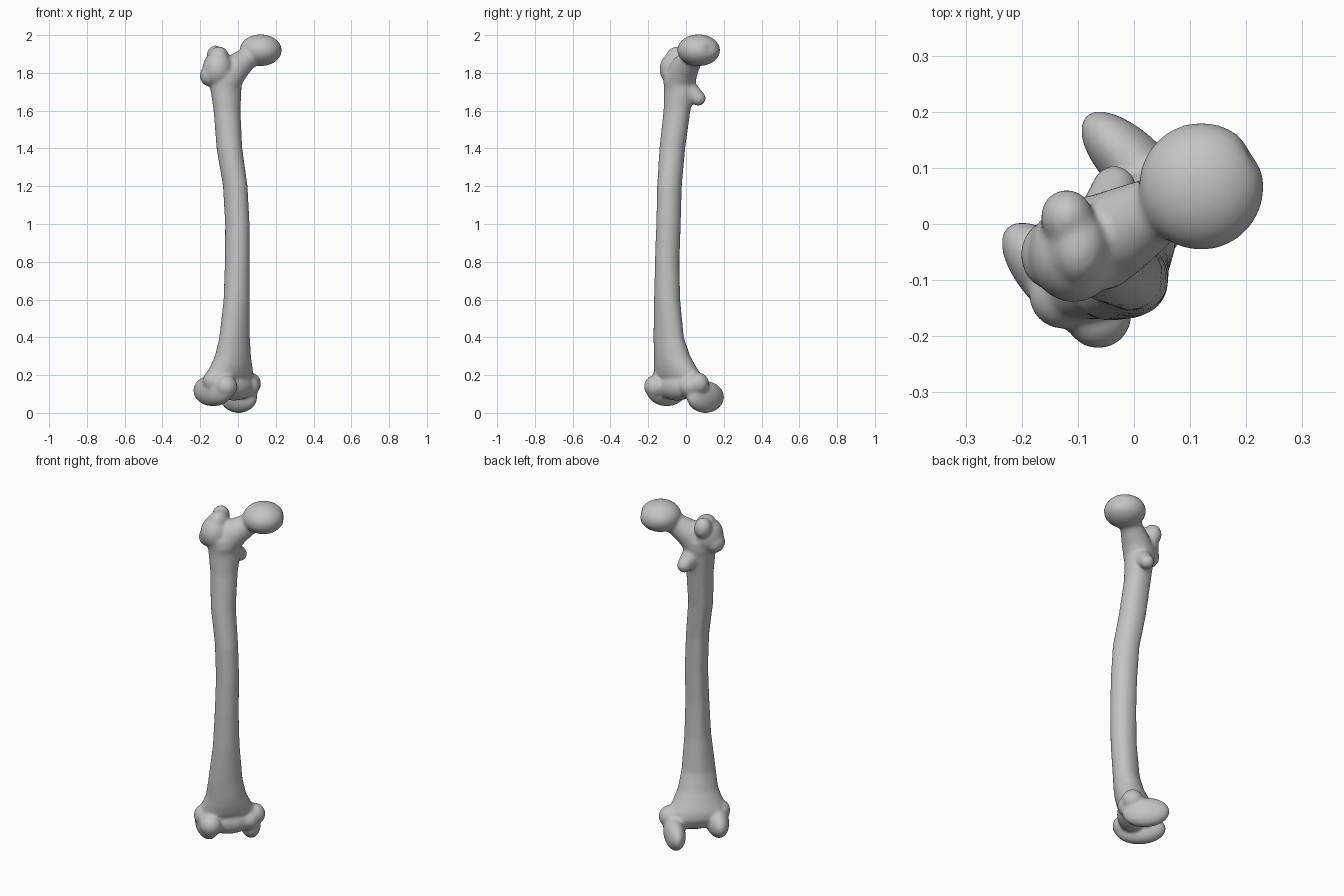
import bpy, bmesh, math
from mathutils import Matrix, Vector

cube = bpy.data.objects.get("Cube")
if cube:
    bpy.data.objects.remove(cube, do_unlink=True)

TURN = Matrix.Rotation(math.radians(45), 4, 'Z')   # knee axis runs diagonally
bm = bmesh.new()


def blob(center, radii, turn=Matrix()):
    """Ellipsoid; with a turn, the centre is given in the turned frame."""
    m = turn @ Matrix.Translation(center) @ Matrix.Diagonal((*radii, 1))
    return bmesh.ops.create_uvsphere(bm, u_segments=40, v_segments=24, radius=1, matrix=m)["verts"]


def limb(path, steps=8):
    """Chain of spheres between (x, y, z, radius) points."""
    for a, b in zip(path, path[1:]):
        for i in range(steps + 1):
            p = [s + (e - s) * i / steps for s, e in zip(a, b)]
            blob(p[:3], [p[3]] * 3)


def loft(sections, sides=40):
    """Closed tube of diagonal oval sections: z, x, y, width radius, depth radius."""
    rings = []
    for z, x, y, ru, rv in sections:
        ring = []
        for k in range(sides):
            a = math.tau * k / sides
            # rear ridge along the middle of the shaft
            ridge = 1 + 0.12 * max(0, -math.sin(a)) ** 8 * (0.3 < z < 1.65)
            u, v = ru * math.cos(a), rv * math.sin(a) * ridge
            p = TURN @ Vector((u, -v, 0))
            ring.append(bm.verts.new((x + p.x, y + p.y, z)))
        rings.append(ring)
    for a, b in zip(rings, rings[1:]):
        for k in range(sides):
            n = (k + 1) % sides
            bm.faces.new((a[k], b[k], b[n], a[n]))
    bm.faces.new(rings[0])
    bm.faces.new(rings[-1][::-1])


# Shaft, bowed forward and flaring at both ends
loft([
    (0.10, -0.05, -0.03, 0.13, 0.06),
    (0.16, -0.05, -0.03, 0.16, 0.085),
    (0.20, -0.045, -0.045, 0.152, 0.095),
    (0.25, -0.035, -0.06, 0.128, 0.09),
    (0.30, -0.027, -0.073, 0.108, 0.082),
    (0.40, -0.018, -0.092, 0.092, 0.068),
    (0.60, -0.007, -0.10, 0.072, 0.066),
    (0.80, -0.004, -0.10, 0.064, 0.066),
    (1.00, -0.003, -0.093, 0.062, 0.067),
    (1.20, -0.014, -0.088, 0.062, 0.068),
    (1.40, -0.045, -0.073, 0.067, 0.069),
    (1.60, -0.058, -0.048, 0.074, 0.068),
    (1.70, -0.063, -0.035, 0.086, 0.076),
    (1.80, -0.07, -0.035, 0.09, 0.085),
])

# Neck and ball head
limb([(-0.065, -0.035, 1.76, 0.085), (-0.02, -0.01, 1.82, 0.076),
      (0.04, 0.025, 1.87, 0.06), (0.10, 0.06, 1.915, 0.062)])
head_center = Vector((0.12, 0.067, 1.92))
head = blob(head_center, (0.112, 0.114, 0.084))
# Shallow pit on the inner side of the head
pit = head_center + Vector((0.095, 0.06, 0.01))
for v in head:
    d = (v.co - pit).length
    v.co += (head_center - v.co) * 0.12 * math.exp(-(d / 0.022) ** 2)

# Greater trochanter
blob((-0.108, -0.052, 1.82), (0.08, 0.088, 0.095))
blob((-0.155, -0.055, 1.785), (0.047, 0.06, 0.055))
blob((-0.12, 0.012, 1.888), (0.047, 0.05, 0.058))
blob((-0.10, -0.04, 1.89), (0.05, 0.065, 0.05))

# Lesser trochanter
limb([(-0.05, 0.0, 1.72, 0.055), (-0.035, 0.065, 1.665, 0.04)])

# Condyles, their side bumps and the front groove
blob((-0.165, -0.02, 0.118), (0.062, 0.137, 0.083), TURN @ Matrix.Scale(-1, 4, (0, 1, 0)))
blob((0.075, -0.07, 0.084), (0.057, 0.128, 0.085), TURN @ Matrix.Scale(-1, 4, (0, 1, 0)))
for center, radius in (((-0.18, 0.0, 0.17), 0.06), ((0.088, 0.0, 0.155), 0.06),
                       ((-0.16, -0.07, 0.14), 0.06), ((0.055, -0.03, 0.14), 0.055)):
    blob(center, [radius] * 3, TURN)
blob((-0.05, -0.02, 0.14), (0.13, 0.075, 0.075), TURN)

bmesh.ops.recalc_face_normals(bm, faces=bm.faces)
mesh = bpy.data.meshes.new("thigh_bone")
bm.to_mesh(mesh)
bm.free()
bone = bpy.data.objects.new("thigh_bone", mesh)
bpy.context.collection.objects.link(bone)

# Fuse the parts into one smooth surface
remesh = bone.modifiers.new("fuse", 'REMESH')
remesh.mode = 'VOXEL'
remesh.voxel_size = 0.008
remesh.use_smooth_shade = True
smooth = bone.modifiers.new("soften", 'SMOOTH')
smooth.factor = 0.5
smooth.iterations = 14

# Bone colour
grey = bpy.data.materials.new("bone_grey")
grey.use_nodes = True
color = (0.55, 0.55, 0.55, 1)
grey.diffuse_color = color
grey.node_tree.nodes["Principled BSDF"].inputs["Base Color"].default_value = color
mesh.materials.append(grey)
